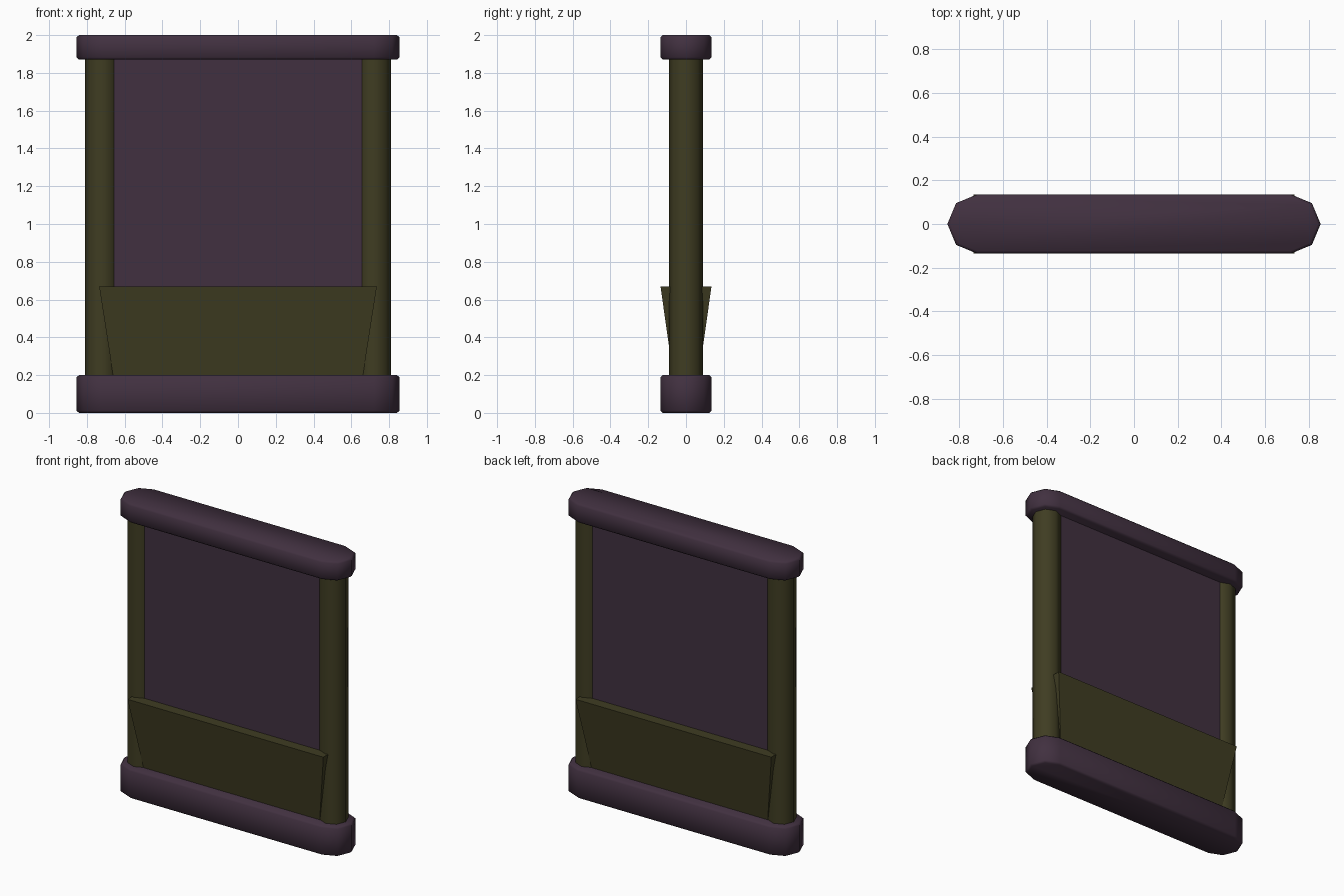
import bpy, bmesh, math

if "Cube" in bpy.data.objects:
    bpy.data.objects.remove(bpy.data.objects["Cube"])

def material(name, rgb):
    m = bpy.data.materials.new(name)
    m.diffuse_color = (*rgb, 1)
    m.use_nodes = True
    m.node_tree.nodes["Principled BSDF"].inputs["Base Color"].default_value = m.diffuse_color
    return m

PURPLE = material("dark_purple", (0.053, 0.030, 0.051))
GREEN = material("dark_olive", (0.050, 0.046, 0.016))
POST_X = 0.72

def loft(name, rings, mat, bevel=0, smooth=0):
    """Solid from stacked rings of equal point count."""
    bm = bmesh.new()
    vs = [[bm.verts.new(p) for p in r] for r in rings]
    n = len(vs[0])
    bm.faces.new(vs[0][::-1])
    bm.faces.new(vs[-1])
    for a, b in zip(vs, vs[1:]):
        for i in range(n):
            j = (i + 1) % n
            bm.faces.new((a[i], a[j], b[j], b[i]))
    if bevel:
        edges = [e for e in bm.edges if abs(e.verts[0].co.z - e.verts[1].co.z) < 1e-5]
        bmesh.ops.bevel(bm, geom=edges, offset=bevel, segments=1, affect='EDGES')
    bmesh.ops.recalc_face_normals(bm, faces=bm.faces[:])
    me = bpy.data.meshes.new(name)
    bm.to_mesh(me)
    bm.free()
    me.materials.append(mat)
    ob = bpy.data.objects.new(name, me)
    bpy.context.collection.objects.link(ob)
    if smooth:
        bpy.ops.object.select_all(action='DESELECT')
        ob.select_set(True)
        bpy.context.view_layer.objects.active = ob
        bpy.ops.object.shade_smooth_by_angle(angle=math.radians(smooth))
    return ob

def rect(hx, hy, z):
    return [(-hx, -hy, z), (hx, -hy, z), (hx, hy, z), (-hx, hy, z)]

def octagon(cx, r, z):
    return [(cx + r * math.cos(i * math.pi / 4), r * math.sin(i * math.pi / 4), z) for i in range(8)]

def stadium(r, z):
    """Bar outline with half-octagon ends."""
    pts = []
    for s, start in ((1, -90), (-1, 90)):
        for i in range(5):
            a = math.radians(start + 45 * i)
            pts.append((s * POST_X + r * math.cos(a), r * math.sin(a), z))
    return pts

# base and top bars
loft("base_bar", [stadium(0.135, 0.0), stadium(0.135, 0.2)], PURPLE, 0.012, 50)
loft("top_bar", [stadium(0.135, 1.87), stadium(0.135, 2.0)], PURPLE, 0.012, 50)

# octagonal side posts
for side, x in (("left", -POST_X), ("right", POST_X)):
    loft(side + "_post", [octagon(x, 0.09, 0.005), octagon(x, 0.09, 1.93)], GREEN, 0, 50)

# flat panel between the posts
loft("panel", [rect(0.70, 0.064, 0.1), rect(0.70, 0.064, 1.93)], PURPLE)

# flared tray, wider at the top, on both faces
loft("flared_tray", [rect(0.66, 0.067, 0.19), rect(0.735, 0.135, 0.67)], GREEN)
